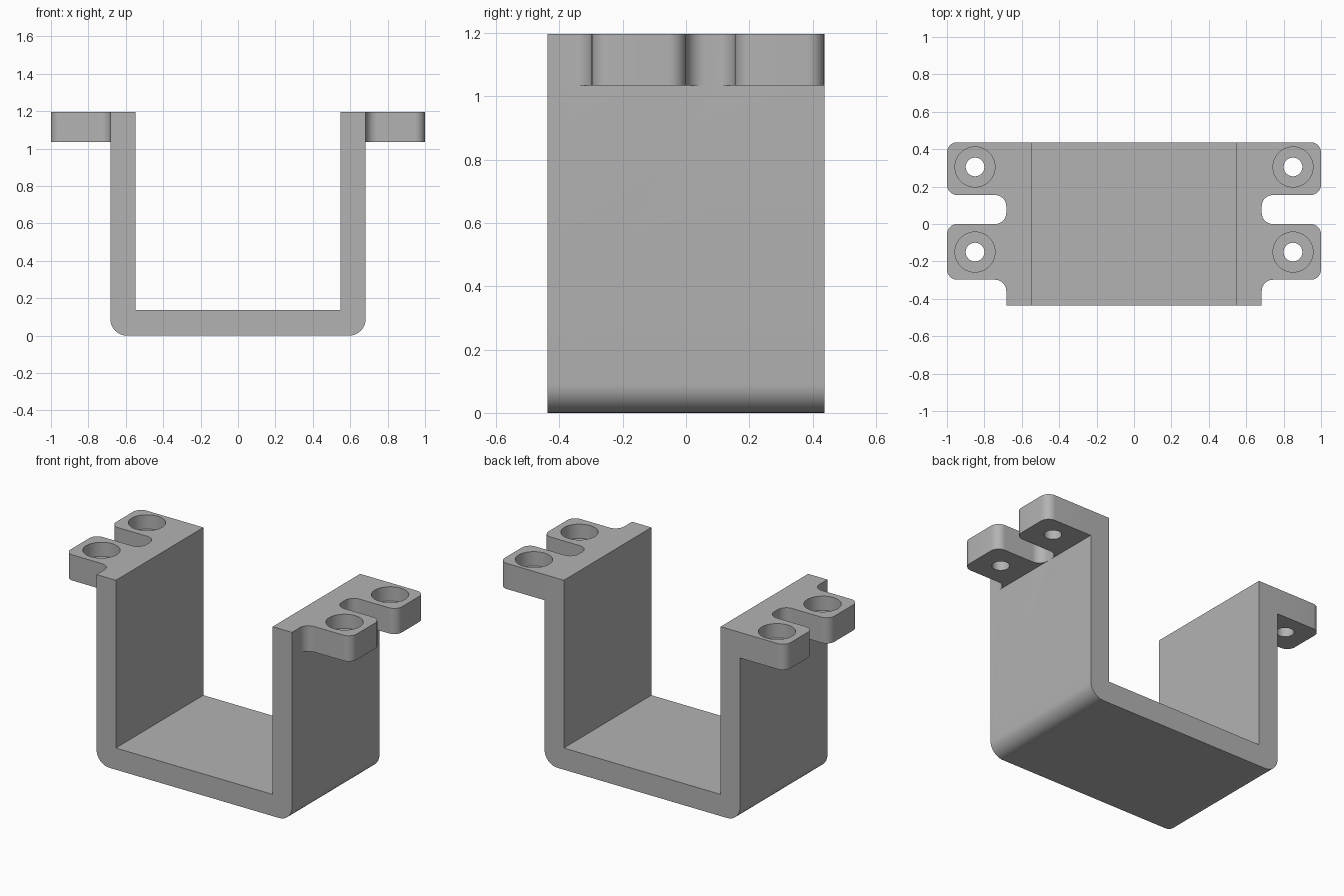
import bpy, bmesh
from math import radians
from mathutils import Vector, Matrix

cube = bpy.data.objects.get("Cube")
if cube:
    bpy.data.objects.remove(cube, do_unlink=True)

WALL, INNER, FLOOR = 0.683, 0.548, 0.137
TOP, UNDER, HALF_DEPTH = 1.197, 1.035, 0.437
HOLES_Y = (-0.15, 0.305)

grey = bpy.data.materials.new("grey metal")
grey.use_nodes = True
colour = (0.45, 0.45, 0.45, 1)
grey.diffuse_color = colour
grey.node_tree.nodes["Principled BSDF"].inputs["Base Color"].default_value = colour


def rounded(corners, steps=10):
    """Outline through (x, y, radius) right-angle corners, rounding each one."""
    pts = []
    for i, (x, y, r) in enumerate(corners):
        p = Vector((x, y))
        if r == 0:
            pts.append(p)
            continue
        a = (Vector(corners[i - 1][:2]) - p).normalized() * r
        b = (Vector(corners[(i + 1) % len(corners)][:2]) - p).normalized() * r
        centre = p + a + b
        for k in range(steps + 1):
            t = radians(90 * k / steps)
            arc = Vector((1 - Vector((0, t)).length, 0))  # placeholder direction
            c, s = Matrix.Rotation(t, 2)[0][0], Matrix.Rotation(t, 2)[1][0]
            pts.append(centre - b * c - a * s)
    return pts


def prism(name, outline, low, high, upright=False):
    """Extrude an outline along z, or along y when it is an upright profile."""
    bm = bmesh.new()
    verts = [bm.verts.new((p.x, low, p.y) if upright else (p.x, p.y, low)) for p in outline]
    face = bm.faces.new(verts)
    move = bmesh.ops.extrude_face_region(bm, geom=[face])
    offset = Vector((0, high - low, 0)) if upright else Vector((0, 0, high - low))
    bmesh.ops.translate(bm, vec=offset,
                        verts=[g for g in move["geom"] if isinstance(g, bmesh.types.BMVert)])
    bmesh.ops.recalc_face_normals(bm, faces=bm.faces)
    mesh = bpy.data.meshes.new(name)
    bm.to_mesh(mesh)
    bm.free()
    mesh.materials.append(grey)
    obj = bpy.data.objects.new(name, mesh)
    bpy.context.collection.objects.link(obj)
    return obj


def combine(target, tool, operation):
    mod = target.modifiers.new(operation, "BOOLEAN")
    mod.operation, mod.solver, mod.object = operation, "EXACT", tool
    bpy.context.view_layer.objects.active = target
    bpy.ops.object.modifier_apply(modifier=mod.name)
    bpy.data.objects.remove(tool, do_unlink=True)


# U-shaped channel with rounded lower edges
channel = prism("bracket", rounded([
    (-WALL, 0, 0.09), (WALL, 0, 0.09), (WALL, TOP, 0), (INNER, TOP, 0),
    (INNER, FLOOR, 0), (-INNER, FLOOR, 0), (-INNER, TOP, 0), (-WALL, TOP, 0)]),
    -HALF_DEPTH, HALF_DEPTH, upright=True)

# Slotted mounting ears on both walls
for side in (1, -1):
    ear = [(0.6, -0.4, 0), (WALL, -0.4, 0), (WALL, -0.298, 0.06), (1, -0.298, 0.055),
           (1, 0, 0.055), (WALL, 0, 0.06), (WALL, 0.155, 0.06), (1, 0.155, 0.055),
           (1, HALF_DEPTH, 0.055), (0.6, HALF_DEPTH, 0)]
    outline = rounded([(x * side, y, r) for x, y, r in ear])
    combine(channel, prism("mounting_ear", outline, UNDER, TOP), "UNION")

# Counterbored screw holes
for side in (1, -1):
    for y in HOLES_Y:
        for radius, low in ((0.107, TOP - 0.09), (0.05, UNDER - 0.1)):
            bpy.ops.mesh.primitive_cylinder_add(
                vertices=48, radius=radius, depth=TOP + 0.1 - low,
                location=(0.85 * side, y, (TOP + 0.1 + low) / 2))
            cutter = bpy.context.object
            cutter.name = "hole_cutter"
            cutter.data.materials.append(grey)
            combine(channel, cutter, "DIFFERENCE")

bpy.ops.object.select_all(action="DESELECT")
channel.select_set(True)
bpy.context.view_layer.objects.active = channel
bpy.ops.object.shade_smooth_by_angle(angle=radians(30))
